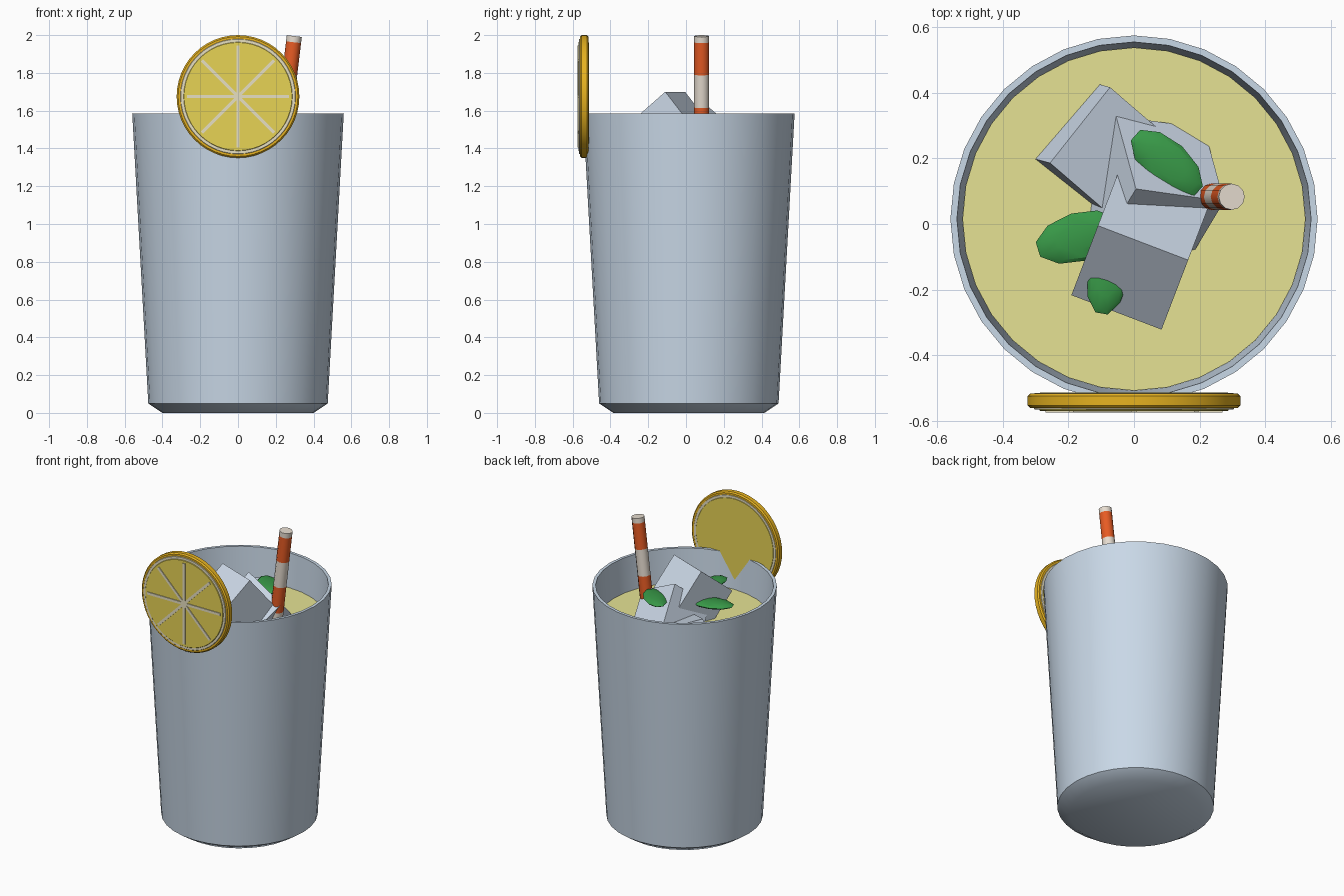
import bpy, bmesh, math
from mathutils import Matrix, Vector

if "Cube" in bpy.data.objects:
    bpy.data.objects.remove(bpy.data.objects["Cube"])


def material(name, r, g, b):
    lin = [c / 12.92 if c <= 0.04045 else ((c + 0.055) / 1.055) ** 2.4 for c in (r, g, b)]
    m = bpy.data.materials.new(name)
    m.diffuse_color = (*lin, 1)
    m.use_nodes = True
    m.node_tree.nodes["Principled BSDF"].inputs["Base Color"].default_value = m.diffuse_color
    return m


GLASS = material("pale_blue_glass", 0.80, 0.86, 0.92)
ICE = material("ice", 0.83, 0.88, 0.94)
DRINK = material("pale_lemonade", 0.90, 0.89, 0.58)
RIND = material("lemon_rind", 0.93, 0.72, 0.13)
PITH = material("lemon_pith", 0.95, 0.92, 0.80)
FLESH = material("lemon_flesh", 0.93, 0.85, 0.34)
ORANGE = material("straw_orange", 0.91, 0.36, 0.14)
CREAM = material("straw_cream", 0.93, 0.89, 0.84)
MINT = material("mint_green", 0.22, 0.60, 0.28)


def finish(name, bm, mats, matrix=Matrix(), angle=None):
    bmesh.ops.recalc_face_normals(bm, faces=bm.faces)
    me = bpy.data.meshes.new(name)
    bm.to_mesh(me)
    bm.free()
    for m in mats:
        me.materials.append(m)
    if angle:
        for p in me.polygons:
            p.use_smooth = True
        me.set_sharp_from_angle(angle=math.radians(angle))
    ob = bpy.data.objects.new(name, me)
    ob.matrix_world = matrix
    bpy.context.collection.objects.link(ob)
    return ob


def lathe(name, profile, n, mats, matrix=Matrix(), bands=None, angle=40):
    """Spin (radius, height) points round local z; bands gives a material per step."""
    bm = bmesh.new()
    rings = []
    for r, z in profile:
        if r == 0:
            rings.append([bm.verts.new((0, 0, z))] * n)
        else:
            rings.append([bm.verts.new((r * math.cos(2 * math.pi * i / n),
                                        r * math.sin(2 * math.pi * i / n), z)) for i in range(n)])
    for k, (a, b) in enumerate(zip(rings, rings[1:])):
        for i in range(n):
            j = (i + 1) % n
            f = bm.faces.new(dict.fromkeys((a[i], a[j], b[j], b[i])))
            f.material_index = bands[k] if bands else 0
    return finish(name, bm, mats, matrix, angle)


# Tumbler and drink
CY = 0.015
LEVEL = 1.36
at_glass = Matrix.Translation((0, CY, 0))
lathe("glass", [(0, 0), (0.40, 0), (0.475, 0.05), (0.56, 1.585), (0.54, 1.585),
                (0.44, 0.09), (0, 0.09)], 32, [GLASS], at_glass)
lathe("drink", [(0, LEVEL - 0.1), (0.516, LEVEL - 0.1), (0.523, LEVEL), (0, LEVEL)],
      32, [DRINK], at_glass)


# Ice cubes, each from its top corner and three edge vectors
def ice(name, corner, e1, e2, e3):
    bm = bmesh.new()
    bmesh.ops.create_cube(bm, size=1)
    c, e1, e2, e3 = map(Vector, (corner, e1, e2, e3))
    for v in bm.verts:
        v.co = c + e1 * (v.co.x + .5) + e2 * (v.co.y + .5) + e3 * (v.co.z + .5)
    finish(name, bm, [ICE])


ice("ice_cube_left", (-0.256, 0.186, 1.495),
    (0.183, 0.231, -0.04), (0.217, -0.187, -0.088), (-0.093, 0.025, -0.284))
ice("ice_cube_right", (0.006, 0.107, 1.63),
    (0.269, -0.038, -0.127), (-0.061, 0.223, -0.19), (-0.118, -0.196, -0.192))
ice("ice_cube_front", (-0.11, -0.005, 1.70),
    (0.275, -0.105, 0), (-0.081, -0.212, -0.187), (0.067, 0.175, -0.227))


# Mint leaves: flattened low-poly ellipsoids
def leaf(name, loc, turn, length, width):
    bm = bmesh.new()
    bmesh.ops.create_uvsphere(bm, u_segments=10, v_segments=6, radius=1)
    bmesh.ops.scale(bm, vec=(length, width, 0.02), verts=bm.verts)
    m = Matrix.Translation(loc) @ Matrix.Rotation(math.radians(turn), 4, 'Z')
    finish(name, bm, [MINT], m, 30)


leaf("mint_leaf_left", (-0.17, -0.04, 1.49), 17, 0.135, 0.075)
leaf("mint_leaf_right", (0.10, 0.185, 1.54), -42, 0.135, 0.07)
leaf("mint_leaf_front", (-0.08, -0.165, 1.56), 80, 0.115, 0.062)

# Striped straw, leaning right
LENGTH = 1.70
cuts = [0, 0.033, 0.205, 0.38, 0.555, 0.73, 0.905, 1.08, 1.255, 1.43, 1.605, LENGTH]
profile = [(0, 0)] + [(0.04, -c) for c in cuts] + [(0, -LENGTH)]
bands = [0] + [i % 2 for i in range(len(cuts) - 1)] + [0]
lean = Matrix.Translation((0.298, 0.083, 1.995)) @ Matrix.Rotation(math.atan(0.12), 4, 'Y')
lathe("straw", profile, 12, [CREAM, ORANGE], lean, bands)

# Lemon slice on the rim: local z points to the front
at_slice = Matrix.Translation((0, 0, 1.675)) @ Matrix.Rotation(math.pi / 2, 4, 'X')


def disc(name, r, back, front, bevel, mat):
    lathe(name, [(0, back), (r - bevel, back), (r, back + bevel), (r, front - bevel),
                 (r - bevel, front), (0, front)], 48, [mat], at_slice)


disc("lemon_rind", 0.325, 0.517, 0.561, 0.008, RIND)
disc("lemon_pith", 0.305, 0.5155, 0.566, 0.002, PITH)
disc("lemon_flesh", 0.288, 0.514, 0.570, 0.002, FLESH)

# Membranes between the lemon segments
bm = bmesh.new()
for k in range(4):
    m = (Matrix.Rotation(k * math.pi / 4, 4, 'Z') @ Matrix.Translation((0, 0, 0.571))
         @ Matrix.Diagonal((0.54, 0.017, 0.008, 1)))
    bmesh.ops.create_cube(bm, size=1, matrix=m)
finish("lemon_membranes", bm, [PITH], at_slice)
